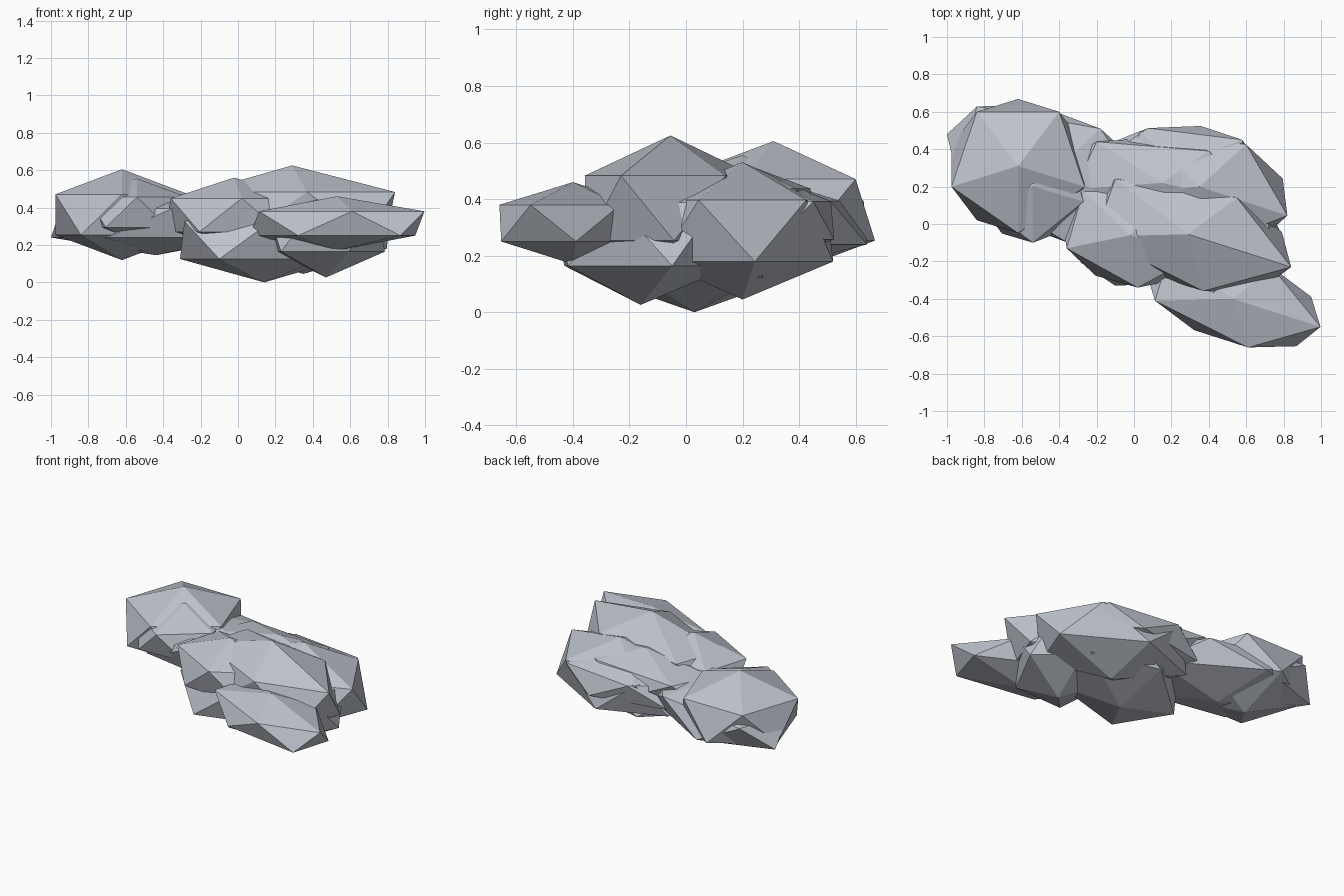
import bpy, bmesh

if "Cube" in bpy.data.objects:
    bpy.data.objects.remove(bpy.data.objects["Cube"])

grey = bpy.data.materials.new("cloud grey")
grey.diffuse_color = (0.52, 0.55, 0.61, 1)
grey.use_nodes = True
grey.node_tree.nodes["Principled BSDF"].inputs["Base Color"].default_value = grey.diffuse_color

PHI = 0.618034   # neighbour relation in a regular pentagon
RING = 0.4472    # ring height of an icosahedron standing on a point


def puff(name, center, half_height, a, b):
    """Stretched icosahedron; a and b are two neighbouring upper ring corners."""
    ring = [a, b]
    while len(ring) < 5:
        p, q = ring[-2], ring[-1]
        ring.append((PHI * q[0] - p[0], PHI * q[1] - p[1]))
    bm = bmesh.new()
    for s in (1, -1):
        bm.verts.new((0, 0, s * half_height))
        for x, y in ring:
            bm.verts.new((s * x, s * y, s * RING * half_height))
    bmesh.ops.convex_hull(bm, input=bm.verts[:])
    bmesh.ops.recalc_face_normals(bm, faces=bm.faces[:])
    mesh = bpy.data.meshes.new(name)
    bm.to_mesh(mesh)
    bm.free()
    mesh.materials.append(grey)
    obj = bpy.data.objects.new(name, mesh)
    obj.location = center
    bpy.context.collection.objects.link(obj)


# Left cluster
puff("left_puff", (-.62, .31, .362), .243, (-.22, .29), (.22, .29))
puff("left_front_puff", (-.54, .20, .375), .18, (.0, -.30), (.27, -.08))
puff("joining_puff", (-.44, .27, .317), .172, (.26, .24), (.56, -.21))

# Middle cluster
puff("crown_puff", (.29, -.055, .368), .257, (.26, .195), (.55, -.175))
puff("middle_puff", (-.02, -.06, .36), .20, (-.34, -.07), (.04, -.28))
puff("base_puff", (.14, .03, .226), .226, (.24, .36), (.45, .02))
puff("rear_puff", (.15, .22, .37), .15, (-.35, .22), (.25, .17))

# Right cluster
puff("right_puff", (.35, .20, .288), .243, (.25, .225), (.47, -.155))
puff("right_low_puff", (.47, -.16, .276), .25, (.27, -.09), (.24, .27))
puff("front_puff", (.53, -.40, .315), .145, (.08, -.26), (.467, -.15))
puff("back_puff", (.20, .30, .325), .15, (.38, .15), (.36, -.12))
